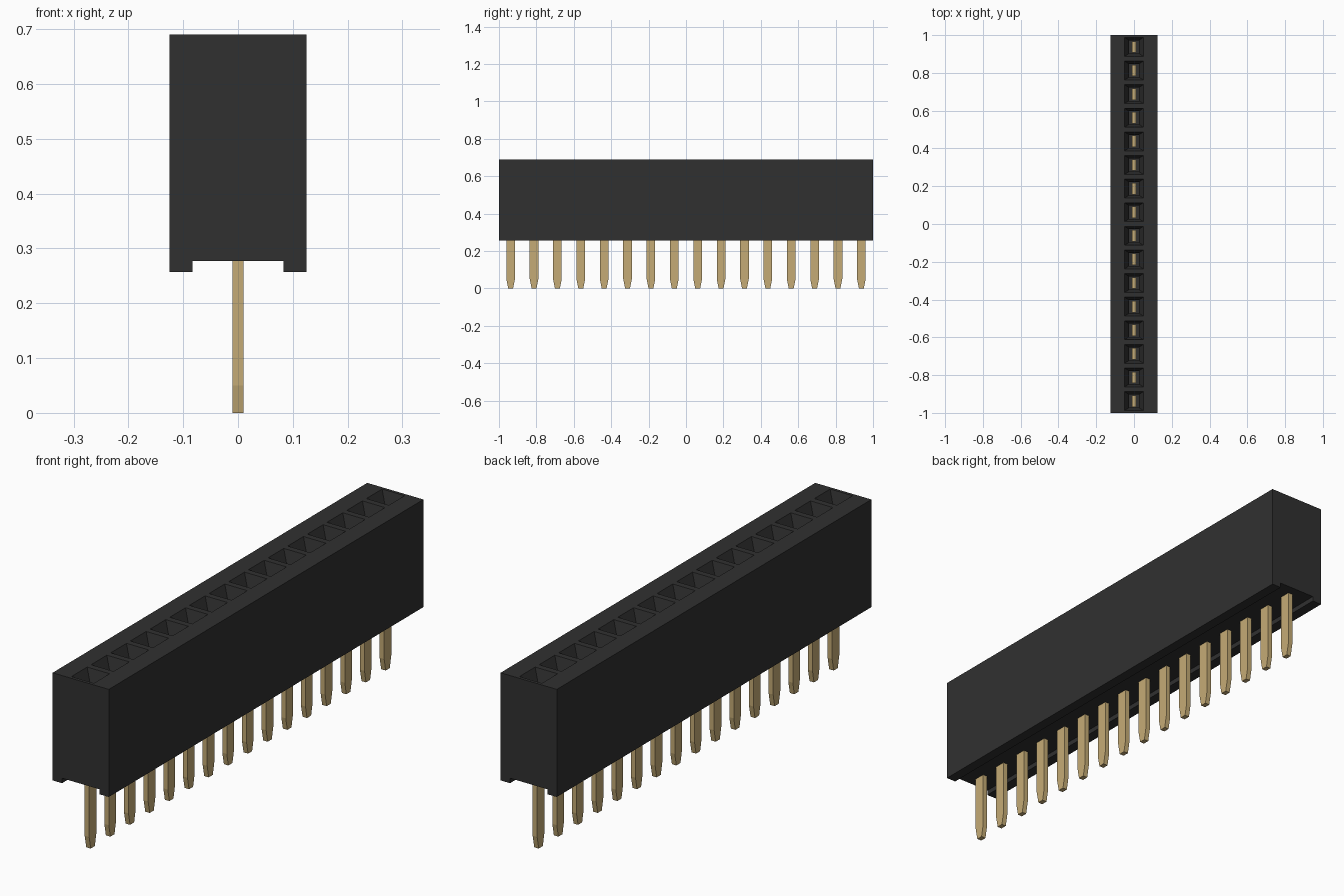
import bpy
import bmesh

cube = bpy.data.objects.get("Cube")
if cube:
    bpy.data.objects.remove(cube, do_unlink=True)

COUNT, PITCH = 16, 0.125
HALF_W, TOP = 0.125, 0.69
CENTRES = [(i - (COUNT - 1) / 2) * PITCH for i in range(COUNT)]


def make_material(name, colour):
    mat = bpy.data.materials.new(name)
    mat.use_nodes = True
    mat.diffuse_color = colour
    bsdf = next(n for n in mat.node_tree.nodes if n.type == 'BSDF_PRINCIPLED')
    bsdf.inputs["Base Color"].default_value = colour
    return mat


black = make_material("black plastic", (0.03, 0.03, 0.03, 1))
gold = make_material("gold metal", (0.56, 0.41, 0.18, 1))


def make_object(name, bm, mat):
    bmesh.ops.remove_doubles(bm, verts=bm.verts, dist=1e-5)
    bmesh.ops.recalc_face_normals(bm, faces=bm.faces)
    mesh = bpy.data.meshes.new(name)
    bm.to_mesh(mesh)
    bm.free()
    mesh.materials.append(mat)
    obj = bpy.data.objects.new(name, mesh)
    bpy.context.collection.objects.link(obj)
    return obj


def loft(bm, rings, cap_start=False, cap_end=False):
    """Join rectangular rings (half x, half y, centre y, z) with side faces."""
    loops = [[bm.verts.new((sx * hx, cy + sy * hy, z))
              for sx, sy in ((-1, -1), (1, -1), (1, 1), (-1, 1))]
             for hx, hy, cy, z in rings]
    for a, b in zip(loops, loops[1:]):
        for i in range(4):
            j = (i + 1) % 4
            bm.faces.new((a[i], a[j], b[j], b[i]))
    if cap_start:
        bm.faces.new(loops[0])
    if cap_end:
        bm.faces.new(loops[-1])


# Housing: channelled section run along y, one tapered socket per cell
bm = bmesh.new()
section = [(-HALF_W, TOP), (-HALF_W, 0.257), (-0.083, 0.257), (-0.083, 0.277),
           (0.083, 0.277), (0.083, 0.257), (HALF_W, 0.257), (HALF_W, TOP)]
edges_y = [cy - PITCH / 2 for cy in CENTRES] + [CENTRES[-1] + PITCH / 2]
loops = [[bm.verts.new((x, y, z)) for x, z in section] for y in edges_y]
for a, b in zip(loops, loops[1:]):
    for i in range(len(section) - 1):
        bm.faces.new((a[i], a[i + 1], b[i + 1], b[i]))
bm.faces.new(loops[0])
bm.faces.new(loops[-1])
for cy in CENTRES:
    loft(bm, [(HALF_W, PITCH / 2, cy, TOP), (0.05, 0.05, cy, TOP),
              (0.026, 0.035, cy, 0.635), (0.026, 0.035, cy, 0.32)], cap_end=True)
make_object("housing", bm, black)

# Pins: flat legs with tapered tips, and the contact blade inside each socket
for n, cy in enumerate(CENTRES, 1):
    bm = bmesh.new()
    loft(bm, [(0.01, 0.013, cy, 0), (0.01, 0.023, cy, 0.05),
              (0.01, 0.023, cy, 0.30)], True, True)
    make_object(f"pin_{n:02d}", bm, gold)
    bm = bmesh.new()
    loft(bm, [(0.01, 0.03, cy, 0.31), (0.01, 0.03, cy, 0.50)], True, True)
    make_object(f"contact_{n:02d}", bm, gold)
